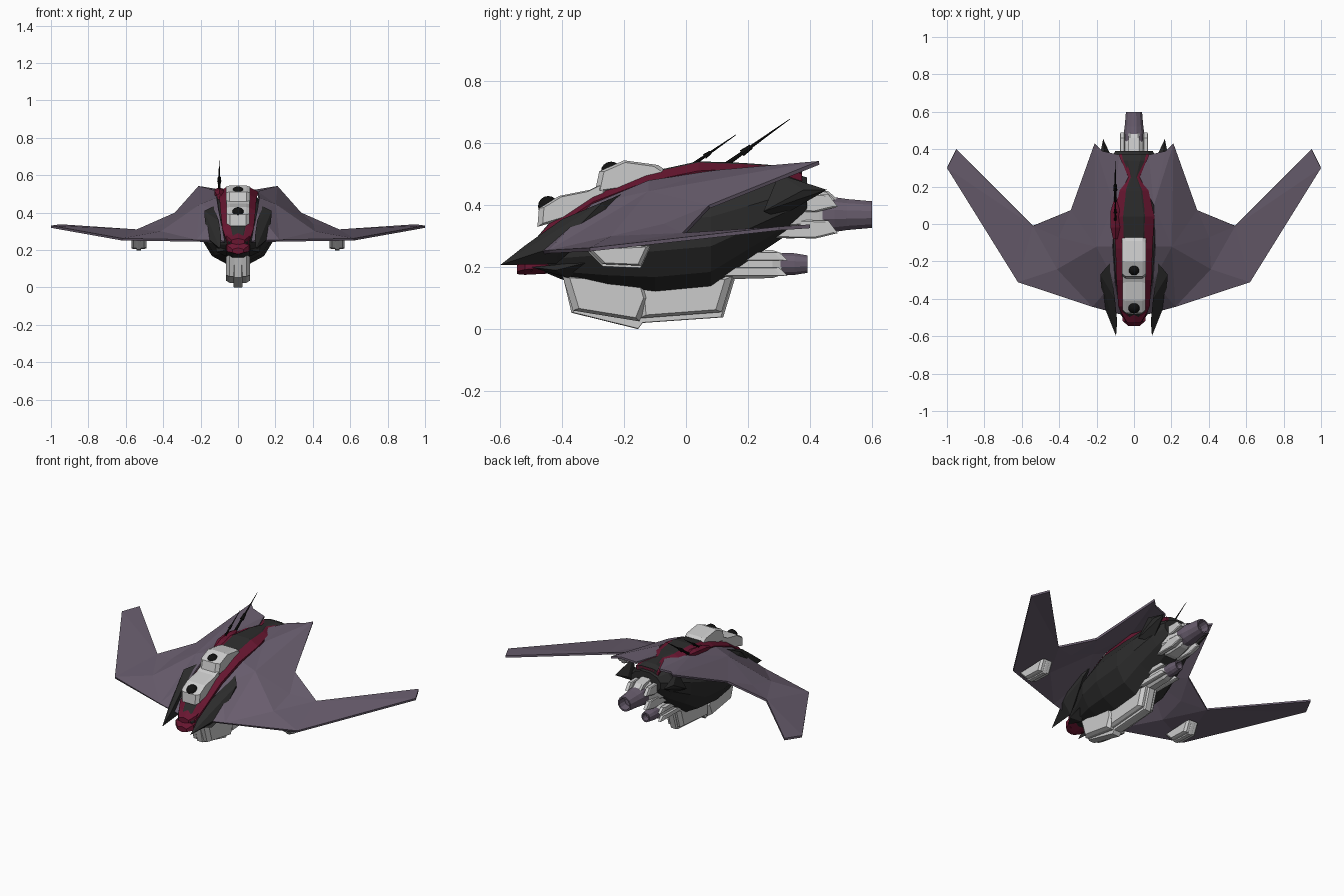
import bpy, bmesh, math
from mathutils import Vector

if "Cube" in bpy.data.objects:
    bpy.data.objects.remove(bpy.data.objects["Cube"])


def material(name, rgb):
    m = bpy.data.materials.new(name)
    m.diffuse_color = (*rgb, 1)
    m.use_nodes = True
    m.node_tree.nodes["Principled BSDF"].inputs["Base Color"].default_value = m.diffuse_color
    return m


PURPLE = material("purple", (0.14, 0.11, 0.155))
DARK = material("charcoal", (0.025, 0.025, 0.025))
BLACK = material("black", (0.006, 0.006, 0.006))
RED = material("crimson", (0.14, 0.008, 0.03))


def build(name, verts, faces, mat=None, mirror=False, solid=0, hull=False):
    bm = bmesh.new()
    vs = [bm.verts.new(v) for v in verts]
    for f in faces:
        bm.faces.new([vs[i] for i in f])
    if hull:
        bmesh.ops.convex_hull(bm, input=vs)
        bmesh.ops.delete(bm, geom=[v for v in bm.verts if not v.link_faces], context='VERTS')
    bmesh.ops.recalc_face_normals(bm, faces=bm.faces)
    me = bpy.data.meshes.new(name)
    bm.to_mesh(me)
    bm.free()
    ob = bpy.data.objects.new(name, me)
    bpy.context.collection.objects.link(ob)
    if mat:
        me.materials.append(mat)
    if solid:
        s = ob.modifiers.new("thickness", 'SOLIDIFY')
        s.thickness, s.offset = solid, 0
    if mirror:
        ob.modifiers.new("mirror", 'MIRROR')
    return ob


def skin(name, rings, mat=None, mirror=False):
    """Join equal-length rings of points and cap both ends."""
    n, k = len(rings[0]), len(rings)
    faces = [(r*n+i, r*n+(i+1) % n, (r+1)*n+(i+1) % n, (r+1)*n+i)
             for r in range(k-1) for i in range(n)]
    faces += [tuple(range(n)), tuple(range((k-1)*n, k*n))]
    return build(name, [p for r in rings for p in r], faces, mat, mirror)


def loft(name, sections, n=8, mat=None, x=0, mirror=False):
    """Rings along y; each section is (y, z, half width, half height)."""
    a = [math.tau*(i+0.5)/n for i in range(n)]
    c = math.cos(math.pi/n)
    return skin(name, [[(x+w*math.cos(t)/c, y, z+h*math.sin(t)/c) for t in a]
                       for y, z, w, h in sections], mat, mirror)


def prism(name, pts, hw, x=0, mat=None, mirror=False, inset=0.85):
    """Side profile in y, z extruded across x with chamfered flanks."""
    cy = sum(p[0] for p in pts)/len(pts)
    cz = sum(p[1] for p in pts)/len(pts)
    rings = [[(x+hw*d, cy+(y-cy)*s, cz+(z-cz)*s) for y, z in pts]
             for d, s in ((-1, inset), (-.7, 1), (.7, 1), (1, inset))]
    return skin(name, rings, mat, mirror)


# Wings: faceted thin shell, mirrored
W = dict(A=(.07, -.48, .245), B=(.22, -.44, .25), C=(.62, -.31, .257), D=(1, .30, .325),
         E=(.95, .40, .332), F=(.54, -.01, .305), G=(.335, .075, .395), H=(.21, .43, .537),
         I=(.17, .39, .53), J=(.08, .37, .515), K=(.20, -.12, .44), L=(.40, -.07, .335),
         M=(.41, -.24, .295), N=(.10, -.30, .40), O=(.112, -.12, .475), P=(.105, .10, .508),
         Q=(.03, .25, .52))
keys = list(W)
tris = "ABN BKN NKO OKP KHP PHI PIJ PJQ BMK BCM MLK KLG KGH MCF MFL LFG CDF DEF"
build("wings", list(W.values()), [[keys.index(c) for c in t] for t in tris.split()],
      PURPLE, True, 0.012)

# Main hull under the wings
loft("hull", [(-.52, .235, .045, .025), (-.40, .255, .10, .095), (-.25, .28, .165, .145),
              (-.10, .30, .19, .18), (.08, .315, .19, .178), (.20, .36, .17, .14),
              (.32, .405, .14, .105), (.39, .43, .10, .06)], 12, DARK)


# Spine deck with a red border strip below it
def deck(name, grow, drop, mat):
    rows = [(-.50, .045, .25, .275), (-.44, .07, .32, .345), (-.30, .08, .415, .435),
            (-.13, .085, .48, .505), (.04, .095, .515, .542), (.18, .065, .522, .537),
            (.25, .02, .525, .532), (.34, .06, .515, .525), (.375, .065, .505, .512)]
    rings = []
    for y, w, e, t in rows:
        w += grow
        e -= drop
        t -= drop
        rings.append([(-w, y, e), (-w*.55, y, t), (w*.55, y, t), (w, y, e),
                      (w*.8, y, e-.06), (-w*.8, y, e-.06)])
    skin(name, rings, mat)


deck("spine_deck", 0, 0, DARK)
deck("spine_red_border", .014, .004, RED)

# Red nose below the spine
loft("red_chin", [(-.545, .195, .03, .015), (-.52, .21, .06, .03), (-.44, .22, .065, .035)], 6, RED)
loft("red_nose", [(-.53, .245, .035, .015), (-.49, .26, .06, .025), (-.43, .29, .07, .03)], 6, RED)

# Pointed front prongs lying on the wing roots
build("front_prongs", [(.096, -.60, .207), (.172, -.41, .27), (.18, -.27, .41), (.13, -.21, .435),
                       (.102, -.40, .355), (.09, -.52, .27), (.11, -.42, .21), (.16, -.25, .36)],
      [], DARK, True, hull=True)
build("chin_fins", [(.06, -.50, .20), (.115, -.42, .19), (.12, -.30, .22), (.06, -.38, .165),
                    (.07, -.30, .22)], [], DARK, True, hull=True)
# Rear side fins beside the engine
build("rear_fins", [(.165, .455, .45), (.18, .38, .45), (.15, .30, .50), (.12, .30, .36),
                    (.18, .25, .38), (.13, .38, .42)], [], DARK, True, hull=True)

# Two sensor housings with black domes
prism("front_housing", [(-.48, .33), (-.475, .39), (-.41, .43), (-.31, .45), (-.25, .48),
                        (-.25, .42), (-.38, .36)], .062)
prism("rear_housing", [(-.295, .44), (-.28, .51), (-.20, .545), (-.09, .53), (-.06, .51),
                       (-.15, .46)], .065)
for label, y, z in (("front_dome", -.445, .397), ("rear_dome", -.242, .508)):
    bpy.ops.mesh.primitive_uv_sphere_add(segments=16, ring_count=8, radius=.033, location=(0, y, z))
    ob = bpy.context.object
    ob.name = label
    ob.data.materials.append(BLACK)
    bpy.ops.object.shade_smooth()

# Antennas on the left side, each with a thick collar
for label, a, b, r in (("long_antenna", (-.10, .12, .525), (-.10, .335, .678), .008),
                       ("short_antenna", (-.10, .02, .53), (-.10, .162, .628), .006)):
    a, b = Vector(a), Vector(b)
    for part, s, e, r1, r2 in (("", 0, 1, r, .001), ("_collar", .28, .42, r*1.4, r)):
        p, q = a.lerp(b, s), a.lerp(b, e)
        bpy.ops.mesh.primitive_cone_add(vertices=8, radius1=r1, radius2=r2, depth=(q-p).length,
                                        location=(p+q)/2,
                                        rotation=(q-p).to_track_quat('Z', 'Y').to_euler())
        ob = bpy.context.object
        ob.name = label + part
        ob.data.materials.append(BLACK)
loft("antenna_mount", [(-.08, .485, .012, .015), (-.02, .505, .025, .018), (.07, .515, .025, .018),
                       (.12, .515, .01, .012)], 6, RED, x=-.10)

# Stepped keel
prism("keel_front", [(-.40, .175), (-.365, .06), (-.15, .025), (-.12, .10), (-.14, .17)], .065)
prism("keel_rear", [(-.16, .17), (-.15, .035), (.115, .055), (.15, .17)], .055)
prism("keel_blade", [(-.40, .18), (-.37, .053), (-.155, 0), (-.14, .02), (.12, .038), (.16, .17)],
      .025, inset=.97)

# Pods under the wings
pod = [(-.32, .26), (-.27, .21), (-.145, .205), (-.115, .27)]
prism("wing_pods", pod, .04, x=.53, mirror=True)
prism("wing_pod_blades", [(y, z-.008) for y, z in pod], .012, x=.53, mirror=True, inset=.97)

# Lower engine: housing, side rails and nozzle
loft("lower_engine_housing", [(.03, .21, .03, .035), (.09, .21, .05, .05), (.28, .21, .045, .045),
                              (.31, .21, .035, .035)], 8)
for z in (.185, .235):
    prism("lower_engine_rails", [(.05, z-.014), (.06, z+.014), (.30, z+.014), (.33, z-.014)],
          .012, x=.047, mirror=True)
loft("lower_nozzle", [(.25, .21, .035, .035), (.29, .21, .037, .037), (.35, .21, .035, .035),
                      (.393, .21, .028, .028), (.393, .21, .02, .02), (.36, .21, .018, .018)],
     12, PURPLE)

# Upper engine: housing, side plates and nozzle
loft("upper_engine_housing", [(.25, .37, .09, .07), (.34, .37, .085, .078), (.43, .37, .06, .065),
                              (.46, .37, .05, .05)], 8)
for z in (.325, .41):
    prism("upper_engine_plates", [(.28, z-.03), (.30, z+.03), (.46, z+.025), (.49, z-.015),
                                  (.42, z-.032)], .014, x=.062, mirror=True)
prism("upper_engine_fin", [(.32, .44), (.36, .46), (.46, .445), (.50, .41), (.40, .39)], .03)
loft("upper_nozzle", [(.38, .37, .057, .057), (.48, .37, .056, .056), (.52, .37, .05, .05),
                      (.60, .37, .043, .043), (.60, .37, .034, .034), (.55, .37, .03, .03)],
     12, PURPLE)
